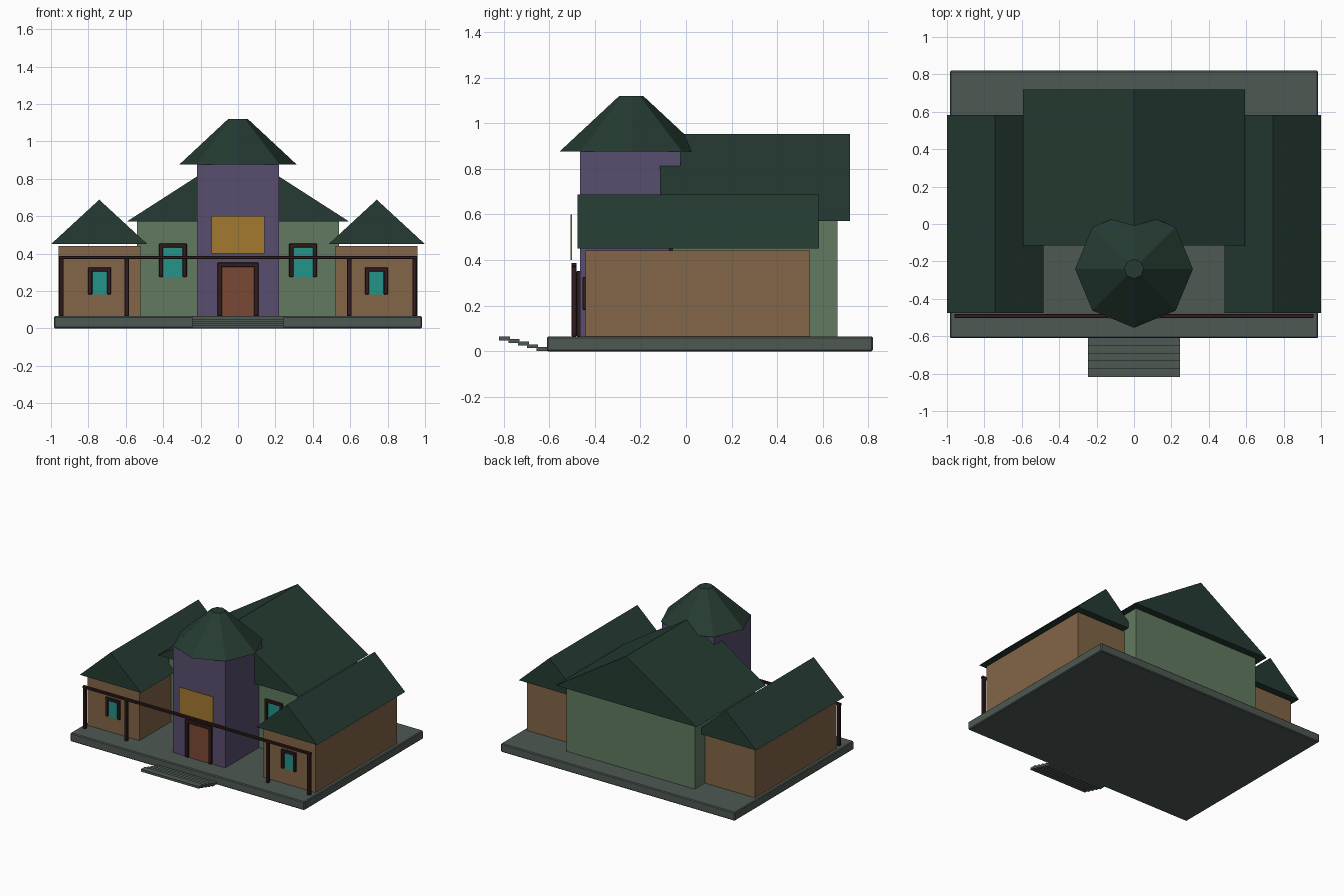
import bpy, bmesh
from math import pi
from mathutils import Matrix

cube = bpy.data.objects.get("Cube")
if cube:
    bpy.data.objects.remove(cube, do_unlink=True)


def material(name, rgb):
    lin = [(c / 255 / 12.92 if c < 11 else ((c / 255 + 0.055) / 1.055) ** 2.4) for c in rgb]
    m = bpy.data.materials.new(name)
    m.use_nodes = True
    m.diffuse_color = (*lin, 1)
    bsdf = next(n for n in m.node_tree.nodes if n.type == 'BSDF_PRINCIPLED')
    bsdf.inputs["Base Color"].default_value = (*lin, 1)
    return m


STONE = material("grey stone", (78, 88, 82))
ROOF = material("dark green roof", (37, 59, 50))
GREEN = material("sage green wall", (98, 122, 96))
TAN = material("tan wall", (130, 102, 71))
PURPLE = material("purple wall", (89, 78, 111))
TRIM = material("dark wood trim", (50, 28, 30))
DOOR = material("brown door", (122, 73, 51))
GLASS = material("teal glass", (36, 147, 136))
GOLD = material("gold board", (164, 122, 47))


def finish(name, bm, mat, bevel=0):
    bmesh.ops.recalc_face_normals(bm, faces=bm.faces)
    mesh = bpy.data.meshes.new(name)
    bm.to_mesh(mesh)
    bm.free()
    mesh.materials.append(mat)
    ob = bpy.data.objects.new(name, mesh)
    bpy.context.scene.collection.objects.link(ob)
    if bevel:
        mod = ob.modifiers.new("soft edge", 'BEVEL')
        mod.width = bevel
        mod.segments = 1
    return ob


def box(name, x, y, z, mat, bevel=0):
    """Box from (low, high) ranges along each axis."""
    bm = bmesh.new()
    size = [r[1] - r[0] for r in (x, y, z)]
    mid = [(r[0] + r[1]) / 2 for r in (x, y, z)]
    bmesh.ops.create_cube(bm, size=1, matrix=Matrix.Translation(mid) @ Matrix.Diagonal((*size, 1)))
    return finish(name, bm, mat, bevel)


def gable_roof(name, cx, half, y, z):
    """Solid triangular prism with its ridge along y."""
    bm = bmesh.new()
    profile = ((cx - half, z[0]), (cx + half, z[0]), (cx, z[1]))
    face = bm.faces.new([bm.verts.new((px, y[0], pz)) for px, pz in profile])
    out = bmesh.ops.extrude_face_region(bm, geom=[face])
    verts = [v for v in out["geom"] if isinstance(v, bmesh.types.BMVert)]
    bmesh.ops.translate(bm, verts=verts, vec=(0, y[1] - y[0], 0))
    return finish(name, bm, ROOF)


def framed(name, cx, half, z, wall, filling, rim, depth):
    """Panel on a front wall with two jambs and a lintel."""
    box(name + "_panel", (cx - half, cx + half), (wall - 0.005, wall + 0.005), z, filling)
    front = (wall - depth, wall + 0.005)
    for tag, s in (("left", 1), ("right", -1)):
        edges = sorted((cx + s * (half - 0.003), cx + s * (half + rim)))
        box(f"{name}_{tag}_jamb", edges, front, (z[0], z[1] + rim), TRIM, 0.003)
    box(name + "_lintel", (cx - half - rim, cx + half + rim), front,
        (z[1] - 0.003, z[1] + rim), TRIM, 0.003)


# Base slab and the front steps
FLOOR = 0.065
box("base_slab", (-0.985, 0.985), (-0.61, 0.82), (0, FLOOR), STONE, 0.006)
for i in range(5):
    y0 = -0.655 - 0.041 * i
    z0 = 0.002 + 0.0115 * i
    box(f"step_{i + 1}", (-0.245, 0.245), (y0, y0 + 0.048), (z0, z0 + 0.017), STONE)

# Main hall
box("main_walls", (-0.54, 0.54), (-0.06, 0.665), (FLOOR, 0.575), GREEN)
gable_roof("main_roof", 0, 0.593, (-0.115, 0.72), (0.572, 0.953))

# Tower with an eight-sided roof
box("tower_walls", (-0.22, 0.22), (-0.465, -0.025), (FLOOR, 0.878), PURPLE)
bm = bmesh.new()
bmesh.ops.create_cone(bm, cap_ends=True, segments=8, radius1=0.315, radius2=0.052, depth=0.245,
                      matrix=Matrix.Translation((0, -0.24, 0.9975)) @ Matrix.Rotation(pi / 2, 4, 'Z'))
finish("tower_roof", bm, ROOF)

# Door and the board above it
framed("door", 0, 0.088, (FLOOR, 0.33), -0.465, DOOR, 0.022, 0.015)
box("front_board", (-0.143, 0.143), (-0.506, -0.5), (0.4, 0.6), GOLD)

# Side wings, windows and porch posts
for side, s in (("left", 1), ("right", -1)):
    box(side + "_wing_walls", sorted((s * 0.52, s * 0.96)), (-0.44, 0.543), (FLOOR, 0.441), TAN)
    gable_roof(side + "_wing_roof", s * 0.742, 0.257, (-0.475, 0.583), (0.451, 0.688))
    framed(side + "_wing_window", s * 0.74, 0.042, (0.182, 0.307), -0.44, GLASS, 0.019, 0.014)
    framed(side + "_main_window", s * 0.348, 0.055, (0.275, 0.435), -0.06, GLASS, 0.019, 0.015)
    for tag, px in (("outer", 0.944), ("inner", 0.595)):
        box(f"{side}_{tag}_post", (s * px - 0.012, s * px + 0.012), (-0.502, -0.48),
            (FLOOR, 0.375), TRIM, 0.003)

# Porch beam
box("porch_beam", (-0.96, 0.96), (-0.502, -0.48), (0.37, 0.388), TRIM, 0.003)
